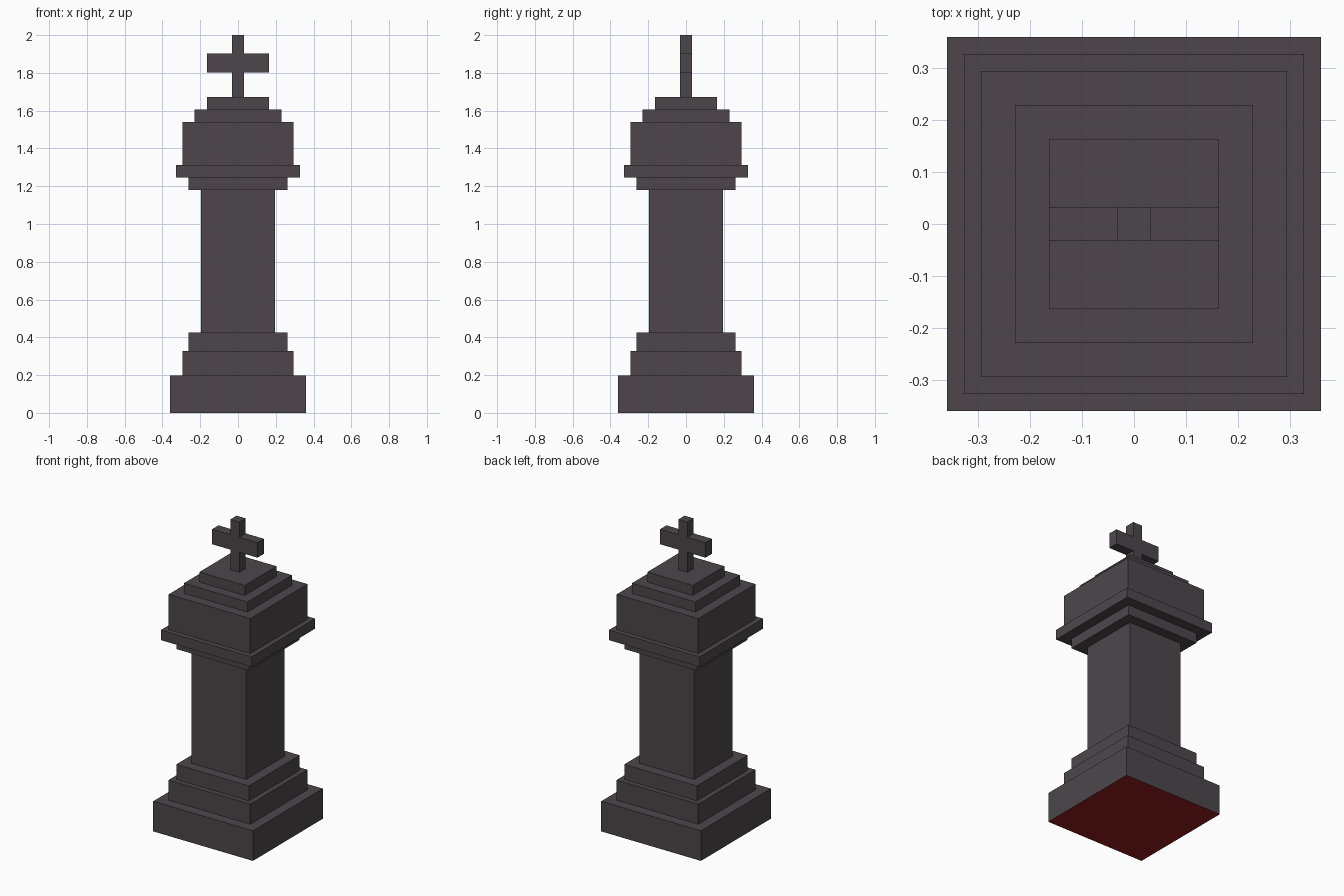
import bpy
import bmesh

if "Cube" in bpy.data.objects:
    bpy.data.objects.remove(bpy.data.objects["Cube"])

U = 2 / 61  # the model sits on a regular grid of 61 units in height


def material(name, rgb):
    m = bpy.data.materials.new(name)
    m.diffuse_color = (*rgb, 1)
    m.use_nodes = True
    m.node_tree.nodes["Principled BSDF"].inputs["Base Color"].default_value = m.diffuse_color
    return m


STONE = material("dark grey", (0.075, 0.062, 0.069))
RED = material("dark red", (0.29, 0.012, 0.013))


def finish(name, bm):
    bmesh.ops.recalc_face_normals(bm, faces=bm.faces)
    me = bpy.data.meshes.new(name)
    bm.to_mesh(me)
    bm.free()
    me.materials.append(STONE)
    me.materials.append(RED)
    ob = bpy.data.objects.new(name, me)
    bpy.context.collection.objects.link(ob)
    return ob


def stepped(name, z, tiers):
    """Closed square stack; tiers are (half width, top height) in grid units."""
    bm = bmesh.new()
    rings = []
    for half, top in tiers:
        for h in (z, top):
            rings.append([bm.verts.new((x * half * U, y * half * U, h * U))
                          for x, y in ((-1, -1), (1, -1), (1, 1), (-1, 1))])
        z = top
    for a, b in zip(rings, rings[1:]):
        for i in range(4):
            j = (i + 1) % 4
            bm.faces.new((a[i], a[j], b[j], b[i]))
    bm.faces.new(rings[0][::-1])
    bm.faces.new(rings[-1])
    return finish(name, bm)


# Stepped foot, with a red pad on the underside
base = stepped("base", 0, [(11, 6), (9, 10), (8, 13)])
for p in base.data.polygons:
    if p.normal.z < -0.9 and p.center.z < 0.001:
        p.material_index = 1

# Square column
stepped("shaft", 13, [(6, 36)])

# Flaring collar, head block and stepped roof
stepped("collar", 36, [(8, 38), (10, 40)])
stepped("head", 40, [(9, 47)])
stepped("roof", 47, [(7, 49), (5, 51)])

# Cross: half outline mirrored, then extruded front to back
half = [(1, 51), (1, 55), (5, 55), (5, 58), (1, 58), (1, 61)]
outline = half + [(-x, z) for x, z in reversed(half)]
bm = bmesh.new()
face = bm.faces.new([bm.verts.new((x * U, -U, z * U)) for x, z in outline])
new = bmesh.ops.extrude_face_region(bm, geom=[face])["geom"]
bmesh.ops.translate(bm, vec=(0, 2 * U, 0),
                    verts=[v for v in new if isinstance(v, bmesh.types.BMVert)])
finish("cross", bm)
